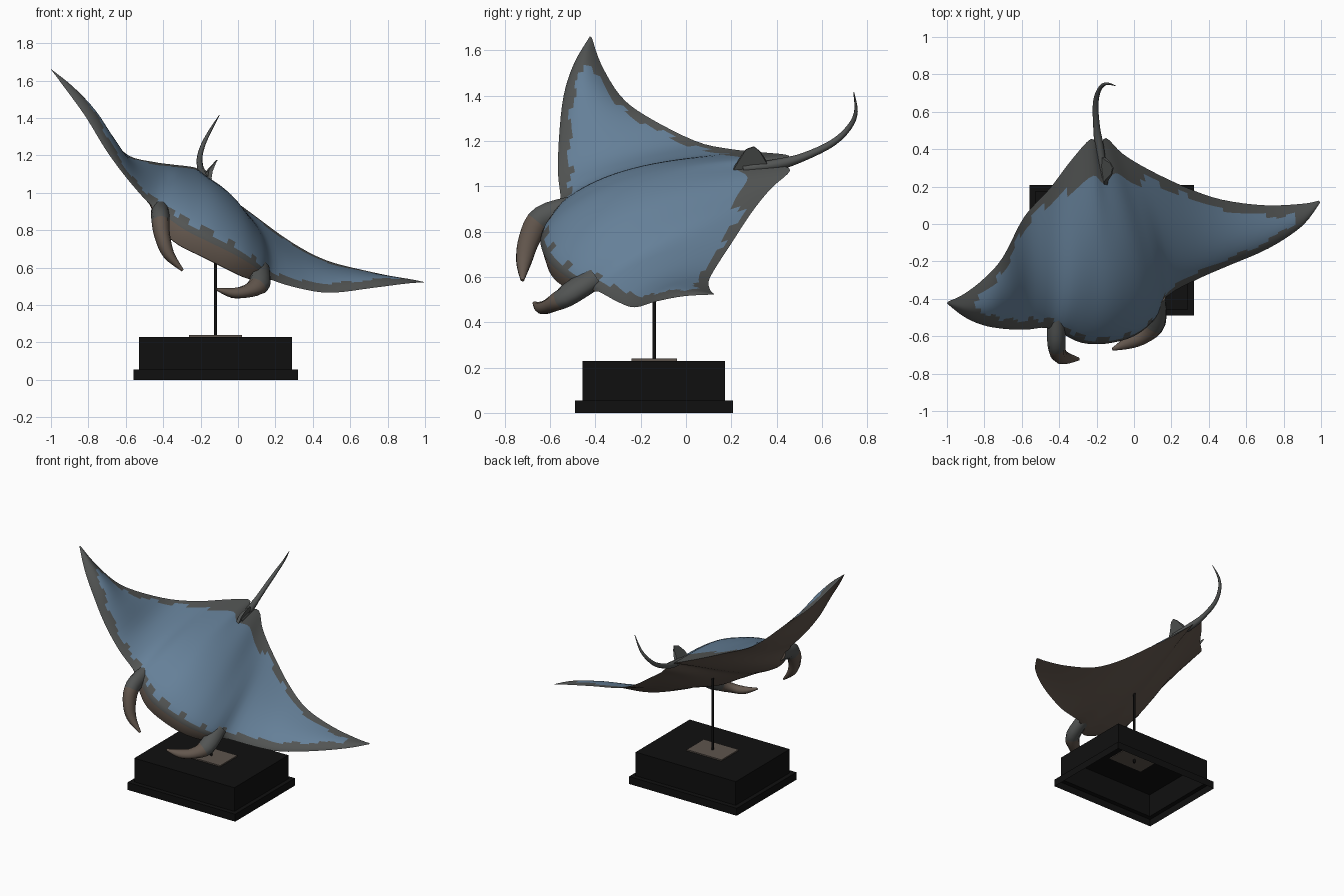
import bpy, bmesh, math
from mathutils import Vector

if "Cube" in bpy.data.objects:
    bpy.data.objects.remove(bpy.data.objects["Cube"])

def mat(name, rgb):
    m = bpy.data.materials.new(name)
    m.diffuse_color = (*rgb, 1)
    m.use_nodes = True
    m.node_tree.nodes["Principled BSDF"].inputs["Base Color"].default_value = m.diffuse_color
    return m

BLUE = mat("blue_back", (0.13, 0.215, 0.315))
GREY = mat("grey_margin", (0.085, 0.09, 0.088))
BROWN = mat("brown_belly", (0.125, 0.095, 0.075))
BLACK = mat("black_stand", (0.005, 0.005, 0.005))
PLATE = mat("plaque_brown", (0.11, 0.09, 0.075))

def finish(bm, name, mats, smooth=True, angle=50):
    me = bpy.data.meshes.new(name)
    bmesh.ops.recalc_face_normals(bm, faces=bm.faces[:])
    bm.to_mesh(me)
    bm.free()
    for m in mats:
        me.materials.append(m)
    ob = bpy.data.objects.new(name, me)
    bpy.context.collection.objects.link(ob)
    if smooth:
        bpy.ops.object.select_all(action='DESELECT')
        ob.select_set(True)
        bpy.context.view_layer.objects.active = ob
        bpy.ops.object.shade_smooth_by_angle(angle=math.radians(angle))
    return ob

def spline(rows, sub):
    """Catmull-Rom through rows of numbers."""
    out = []
    n = len(rows)
    for i in range(n - 1):
        a, b, c, d = rows[max(i - 1, 0)], rows[i], rows[i + 1], rows[min(i + 2, n - 1)]
        for k in range(sub):
            t = k / sub
            out.append([0.5 * (2 * q + (r - p) * t + (2 * p - 5 * q + 4 * r - s) * t * t
                               + (3 * q - p - 3 * r + s) * t ** 3)
                        for p, q, r, s in zip(a, b, c, d)])
    out.append(list(rows[-1]))
    return out

# Span stations: leading edge xyz, trailing edge xyz, upper bulge, lower bulge, (mouth height)
left_wing = [
    (-1.0, -.425, 1.66, -.995, -.415, 1.655, .002, .0),
    (-.91, -.495, 1.54, -.91, -.375, 1.54, .04, -.025),
    (-.81, -.54, 1.40, -.80, -.29, 1.40, .06, -.035),
    (-.70, -.56, 1.22, -.70, -.176, 1.31, .05, -.02),
    (-.58, -.565, 1.06, -.586, .04, 1.20, .035, .0),
    (-.47, -.555, .94, -.45, .19, 1.165, .055, .03),
]
body = [
    (-.38, -.59, .87, -.34, .335, 1.15, .11, .05, .07),
    (-.28, -.635, .80, -.23, .455, 1.135, .135, .06, .09),
    (-.15, -.64, .735, -.19, .405, 1.10, .14, .06, .09),
    (.0, -.60, .66, -.15, .46, 1.07, .125, .06, .09),
    (.11, -.51, .59, -.06, .375, .99, .09, .05, .07),
]
right_wing = [
    (.18, -.385, .535, .08, .29, .885, .06, .03),
    (.34, -.295, .487, .28, .195, .74, .04, .0),
    (.50, -.225, .466, .47, .13, .64, .04, -.015),
    (.72, -.13, .492, .70, .10, .58, .03, -.01),
    (.90, -.01, .515, .90, .108, .54, .015, .0),
    (.995, .115, .522, .99, .125, .524, .001, .0),
]

# Ray body and wings: one lofted skin
rows = spline([r + (0,) for r in left_wing] + body + [r + (0,) for r in right_wing], 4)
N = 22
bm = bmesh.new()
up, lo, info = [], [], []
for i, r in enumerate(rows):
    le, te = Vector(r[0:3]), Vector(r[3:6])
    mid = lambda q: (Vector(q[0:3]) + Vector(q[3:6])) / 2
    span = mid(rows[min(i + 1, len(rows) - 1)]) - mid(rows[max(i - 1, 0)])
    nrm = span.cross(te - le).normalized()
    mouth = max(r[8], 0)
    u, l = [], []
    for k in range(N + 1):
        t = (k / N) ** 1.25
        s = max(math.sin(math.pi * t ** 0.7), 0)
        p = le.lerp(te, t)
        u.append(bm.verts.new(p + nrm * r[6] * s))
        l.append(bm.verts.new(p - nrm * (r[7] * s + mouth * (1 - t) ** 2)))
    up.append(u)
    lo.append(l)
    info.append(((te - le).length, mouth / 0.09))
for i in range(len(rows) - 1):
    chord = (info[i][0] + info[i + 1][0]) / 2
    w = (info[i][1] + info[i + 1][1]) / 2
    wob = 0.012 * math.sin(i * 1.7)
    for k in range(N):
        t = ((k + .5) / N) ** 1.25
        f = bm.faces.new((up[i][k], up[i + 1][k], up[i + 1][k + 1], up[i][k + 1]))
        edge = chord * t < 0.055 - 0.02 * w + wob or chord * (1 - t) < 0.055 + 0.15 * w + wob
        f.material_index = 1 if edge or chord < 0.15 else 0
        f = bm.faces.new((lo[i][k], lo[i][k + 1], lo[i + 1][k + 1], lo[i + 1][k]))
        f.material_index = 2
    f = bm.faces.new((up[i][0], lo[i][0], lo[i + 1][0], up[i + 1][0]))
    f.material_index = 2
bmesh.ops.remove_doubles(bm, verts=bm.verts[:], dist=0.0004)
finish(bm, "ray_body_and_wings", [BLUE, GREY, BROWN])

def tube(name, path, mats, flat=(1, 1), side=(1, 0, 0), sides=10, sub=4, split=None):
    """Tapered elliptical tube along rows of x, y, z, radius."""
    pts = spline(path, sub)
    bm = bmesh.new()
    rings = []
    for i, p in enumerate(pts):
        tan = Vector(pts[min(i + 1, len(pts) - 1)][:3]) - Vector(pts[max(i - 1, 0)][:3])
        tan.normalize()
        a = Vector(side)
        a = (a - tan * a.dot(tan)).normalized()
        b = tan.cross(a)
        rings.append([bm.verts.new(Vector(p[:3])
                      + a * math.cos(j * math.tau / sides) * p[3] * flat[0]
                      + b * math.sin(j * math.tau / sides) * p[3] * flat[1]) for j in range(sides)])
    for i in range(len(rings) - 1):
        for j in range(sides):
            q = (j + 1) % sides
            f = bm.faces.new((rings[i][j], rings[i][q], rings[i + 1][q], rings[i + 1][j]))
            f.material_index = 1 if split and i < split else 0
    bm.faces.new(rings[0])
    bm.faces.new(rings[-1])
    return finish(bm, name, mats)

# Head horns, curling down and inward
tube("left_head_horn", [(-.415, -.50, .90, .06), (-.415, -.635, .86, .057), (-.405, -.69, .77, .05),
                        (-.37, -.715, .67, .036), (-.295, -.722, .585, .008)],
     [BROWN, GREY], flat=(.85, 1), split=5)
tube("right_head_horn", [(.115, -.40, .60, .06), (.115, -.53, .515, .058), (.05, -.60, .475, .042),
                         (-.03, -.635, .465, .034), (-.115, -.67, .485, .008)],
     [BROWN, GREY], flat=(.8, 1), side=(.5, 0, .86), split=5)

# Whip tail
tube("tail", [(-.16, .25, 1.075, .02), (-.185, .41, 1.098, .024), (-.20, .52, 1.13, .018),
              (-.205, .645, 1.19, .015), (-.185, .72, 1.26, .012), (-.15, .75, 1.33, .008),
              (-.10, .74, 1.415, .002)], [GREY], sides=8)

# Small dorsal fin
bm = bmesh.new()
outline = [(-.155, .20, 1.06), (-.145, .235, 1.12), (-.12, .265, 1.163), (-.112, .30, 1.175),
           (-.125, .325, 1.155), (-.15, .345, 1.125), (-.18, .37, 1.08)]
sheets = [[bm.verts.new(Vector(p) + Vector((.8, 0, -.4)) * d * (.3 if 1.15 < p[2] else 1))
           for p in outline] for d in (-.012, .012)]
n = len(outline)
for s in sheets:
    bm.faces.new(s)
for j in range(n):
    q = (j + 1) % n
    bm.faces.new((sheets[0][j], sheets[0][q], sheets[1][q], sheets[1][j]))
finish(bm, "dorsal_fin", [GREY])

# Stand base: stepped box, hollow underneath
bm = bmesh.new()
def loop(x0, x1, y0, y1, z):
    return [bm.verts.new(c) for c in ((x0, y0, z), (x1, y0, z), (x1, y1, z), (x0, y1, z))]
steps = [loop(-.56, .32, -.49, .208, 0), loop(-.56, .32, -.49, .208, .055),
         loop(-.528, .29, -.457, .173, .055), loop(-.528, .29, -.457, .173, .23)]
for a, b in zip(steps, steps[1:]):
    for j in range(4):
        q = (j + 1) % 4
        bm.faces.new((a[j], a[q], b[q], b[j]))
bm.faces.new(steps[-1])
finish(bm, "stand_base", [BLACK], smooth=False)

# Plaque on the base
bm = bmesh.new()
bmesh.ops.create_cube(bm, size=1)
for v in bm.verts:
    v.co = Vector((v.co.x * .285 - .12, v.co.y * .2 - .14, v.co.z * .014 + .232))
finish(bm, "stand_plaque", [PLATE], smooth=False)

# Support rod
tube("support_rod", [(-.12, -.14, .2, .008), (-.12, -.14, .85, .008)], [BLACK], sub=1)
